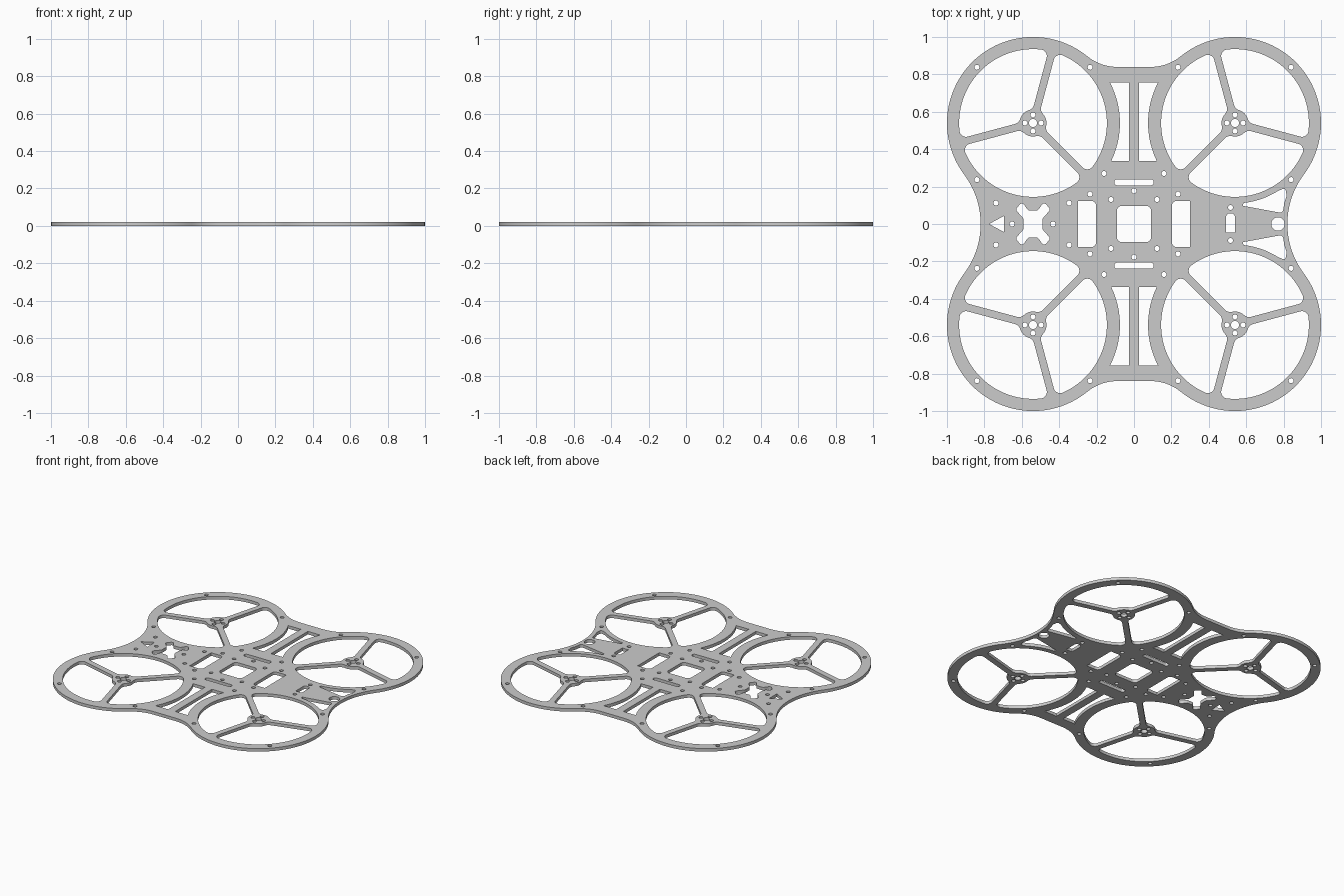
import bpy, bmesh
from math import sin, cos, radians as rad, degrees as deg, atan2, sqrt, tan
from mathutils import Vector

if "Cube" in bpy.data.objects:
    bpy.data.objects.remove(bpy.data.objects["Cube"])

THICK = 0.022
MOTOR, R_OUT, R_IN = 0.54, 0.46, 0.395
curve = bpy.data.curves.new("frame_plate", 'CURVE')
curve.dimensions, curve.fill_mode, curve.extrude = '2D', 'BOTH', THICK / 2


def arc(cx, cy, r, a0, a1, step=4):
    n = max(2, int(abs(a1 - a0) / step))
    return [(cx + r * cos(rad(a0 + (a1 - a0) * i / n)),
             cy + r * sin(rad(a0 + (a1 - a0) * i / n))) for i in range(n + 1)]


def loop(pts):
    clean = []
    for p in pts:
        if not clean or (Vector(p) - Vector(clean[-1])).length > 1e-4:
            clean.append(p)
    if (Vector(clean[0]) - Vector(clean[-1])).length < 1e-4:
        clean.pop()
    s = curve.splines.new('POLY')
    s.points.add(len(clean) - 1)
    for q, p in zip(s.points, clean):
        q.co = (p[0], p[1], 0, 1)
    s.use_cyclic_u = True


def mirrored(pts, mx=True, my=True):
    for sx in ((1, -1) if mx else (1,)):
        for sy in ((1, -1) if my else (1,)):
            loop([(x * sx, y * sy) for x, y in pts])


def rounded(corners):
    """Polygon of (x, y, radius) with filleted corners."""
    out, n = [], len(corners)
    for i, (x, y, r) in enumerate(corners):
        p = Vector((x, y))
        if r == 0:
            out.append((x, y))
            continue
        a = (Vector(corners[i - 1][:2]) - p).normalized()
        b = (Vector(corners[(i + 1) % n][:2]) - p).normalized()
        half = a.angle(b) / 2
        c = p + (a + b).normalized() * (r / sin(half))
        t0, t1 = p + a * (r / tan(half)) - c, p + b * (r / tan(half)) - c
        a0 = deg(atan2(t0.y, t0.x))
        d = (deg(atan2(t1.y, t1.x)) - a0 + 180) % 360 - 180
        out += arc(c.x, c.y, r, a0, a0 + d, 12)
    return out


def hole(x, y, r=0.0135):
    return arc(x, y, r, 0, 360, 18)


# outer outline: one quadrant, mirrored round
fx, fr = 0.09, 0.253
fa = deg(atan2(0.84 + fr - MOTOR, fx - MOTOR))
quad = (arc(1.26, 0, 0.44, 180, 143.13) + arc(MOTOR, MOTOR, R_OUT, -36.87, fa)
        + arc(fx, 0.84 + fr, fr, fa - 180, -90))
top = quad + [(-x, y) for x, y in reversed(quad)]
loop(top + [(x, -y) for x, y in reversed(top)])

# rotor ring openings between the three spokes
h, rc, rh, rf = 0.02, 0.035, 0.072, 0.04
cx = sqrt((R_IN - rc) ** 2 - (h + rc) ** 2)
hx = sqrt((rh + rf) ** 2 - (h + rf) ** 2)
ca, ha = deg(atan2(h + rc, cx)), deg(atan2(h + rf, hx))
side = arc(hx, h + rf, rf, ha - 180, -90, 10) + arc(cx, h + rc, rc, -90, ca, 10)


def turn(pts, a):
    return [(x * cos(rad(a)) - y * sin(rad(a)), x * sin(rad(a)) + y * cos(rad(a))) for x, y in pts]


far = turn([(x, -y) for x, y in reversed(side)], 120)
sector = side + arc(0, 0, R_IN, ca, 120 - ca, 3) + far + arc(0, 0, rh, 120 - ha, ha)
for a in (105, 225, 345):
    mirrored([(x + MOTOR, y + MOTOR) for x, y in turn(sector, a)])

# motor mounts and repeated screw holes
mirrored(hole(MOTOR, MOTOR, 0.022))
for dx, dy in ((0.043, 0), (-0.043, 0), (0, 0.043), (0, -0.043)):
    mirrored(hole(MOTOR + dx, MOTOR + dy))
for x, y in ((0.235, 0.838), (0.84, 0.838), (0.84, 0.237), (0.16, 0.27), (0.235, 0.16), (0.123, 0.131)):
    mirrored(hole(x, y))
mirrored(hole(0, 0.177), mx=False)
for x, y in ((-0.347, 0.112), (-0.738, 0.112), (0.516, 0.088)):
    mirrored(hole(x, y), mx=False)
loop(hole(-0.433, 0))
loop(hole(-0.652, 0))

# arm slots beside the centre beams
y0, y1, rs = 0.337, 0.757, 0.465
b0 = deg(atan2(y0 - MOTOR, -sqrt(rs**2 - (y0 - MOTOR)**2))) % 360
b1 = deg(atan2(y1 - MOTOR, -sqrt(rs**2 - (y1 - MOTOR)**2))) % 360
mirrored([(0.028, y1), (0.028, y0)] + arc(MOTOR, MOTOR, rs, b0, b1))

# strap slots, centre window, side windows
mirrored(rounded([(s * 0.105, 0.223 + t * 0.016, 0.014)
                  for s, t in ((-1, -1), (1, -1), (1, 1), (-1, 1))]), mx=False)
loop(rounded([(s * 0.092, t * 0.097, 0.028) for s, t in ((-1, -1), (1, -1), (1, 1), (-1, 1))]))
mirrored(rounded([(0.203, -0.123, 0.025), (0.30, -0.123, 0), (0.30, 0.123, 0), (0.203, 0.123, 0.025)]), my=False)

# cross-shaped cutout and triangle at the left end
q = [(0.05, 0.028, 0.02), (0.094, 0.078, 0.014), (0.058, 0.118, 0.014), (0.026, 0.072, 0.02)]
q += [(-x, y, r) for x, y, r in reversed(q)]
q += [(x, -y, r) for x, y, r in reversed(q)]
loop([(x - 0.54, y) for x, y in rounded(q)])
loop([(-0.775, 0), (-0.695, -0.043), (-0.695, 0.043)])

# arched slot, round hole and curved slots at the right end
loop(rounded([(0.492, -0.045, 0), (0.54, -0.045, 0), (0.54, 0.057, 0.02), (0.492, 0.057, 0.02)]))
loop(hole(0.77, 0, 0.036))
edge = [(x, y, 0) for x, y in arc(MOTOR, MOTOR, 0.43, 303, 276)]
mirrored(rounded([(0.795, 0.058, 0.018), (0.803, 0.11, 0), (0.816, 0.15, 0), (0.81, 0.192, 0.012)]
                 + edge + [(0.583, 0.097, 0)]), mx=False)

# turn the filled profile into a clean solid plate
tmp = bpy.data.objects.new("frame_profile", curve)
bpy.context.collection.objects.link(tmp)
bpy.context.view_layer.update()
mesh = bpy.data.meshes.new_from_object(tmp.evaluated_get(bpy.context.evaluated_depsgraph_get()))
bpy.data.objects.remove(tmp)
bm = bmesh.new()
bm.from_mesh(mesh)
bmesh.ops.remove_doubles(bm, verts=bm.verts, dist=1e-5)
bmesh.ops.translate(bm, verts=bm.verts, vec=(0, 0, THICK / 2))
bmesh.ops.recalc_face_normals(bm, faces=bm.faces)
bm.to_mesh(mesh)
bm.free()
plate = bpy.data.objects.new("drone_frame_plate", mesh)
bpy.context.collection.objects.link(plate)
bpy.context.view_layer.objects.active = plate
plate.select_set(True)
bpy.ops.object.shade_smooth_by_angle(angle=rad(30))
